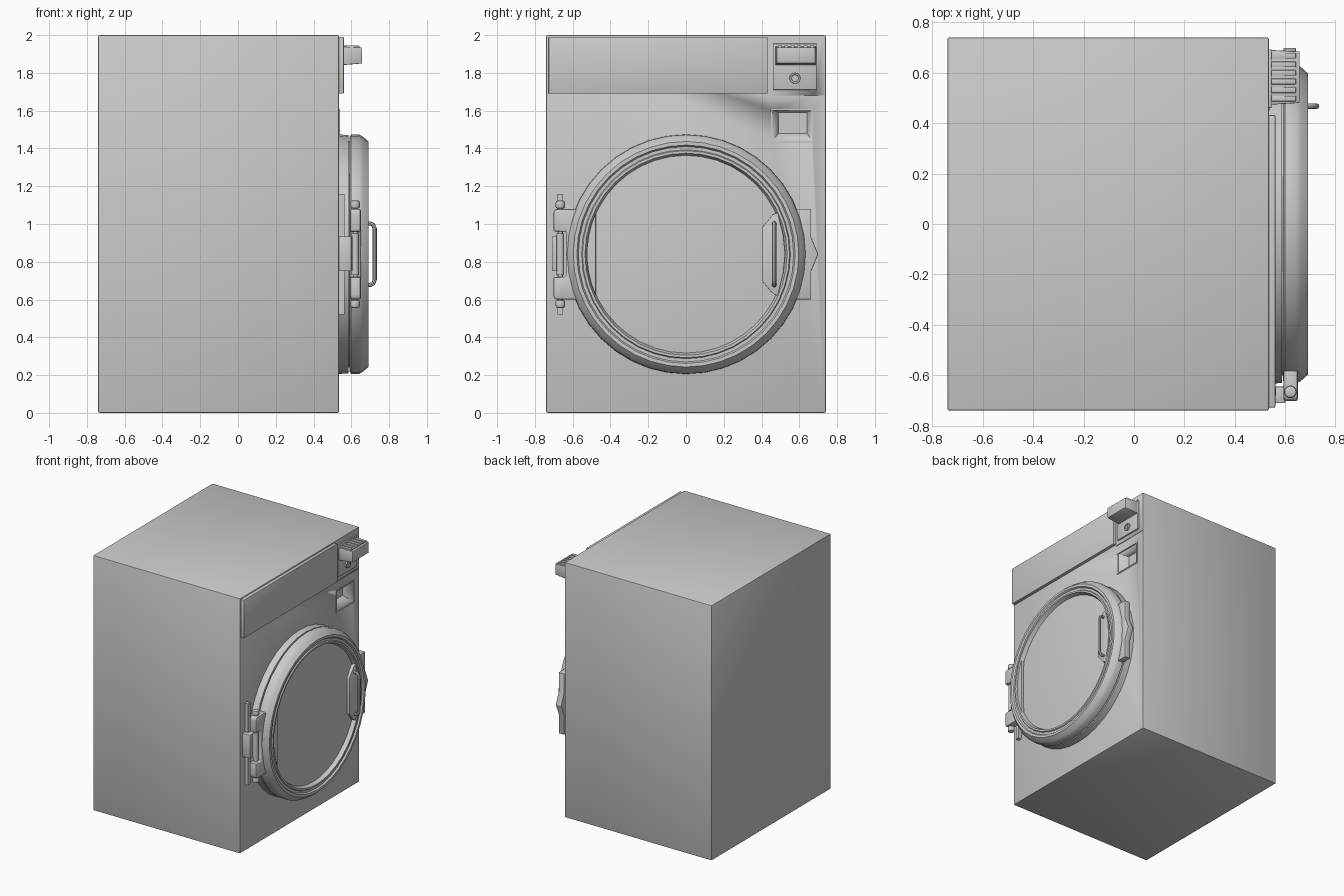
import bpy, bmesh, math
from mathutils import Vector, Matrix

if "Cube" in bpy.data.objects:
    bpy.data.objects.remove(bpy.data.objects["Cube"])

FRONT = 0.535          # x of the cabinet's door side
CZ = 0.84              # door centre height


def finish(name, bm, bevel=0, angle=35):
    bmesh.ops.remove_doubles(bm, verts=bm.verts, dist=1e-5)
    bmesh.ops.recalc_face_normals(bm, faces=bm.faces)
    me = bpy.data.meshes.new(name)
    bm.to_mesh(me)
    bm.free()
    ob = bpy.data.objects.new(name, me)
    bpy.context.collection.objects.link(ob)
    bpy.ops.object.select_all(action='DESELECT')
    ob.select_set(True)
    bpy.context.view_layer.objects.active = ob
    if bevel:
        m = ob.modifiers.new("bevel", 'BEVEL')
        m.width, m.segments, m.limit_method = bevel, 2, 'ANGLE'
        bpy.ops.object.modifier_apply(modifier=m.name)
    bpy.ops.object.shade_smooth_by_angle(angle=math.radians(angle))
    return ob


def loft(name, back, front, x0, x1, bevel=0):
    """Solid between two outlines of (y, z) points at x0 and x1."""
    bm = bmesh.new()
    a = [bm.verts.new((x0, y, z)) for y, z in back]
    b = [bm.verts.new((x1, y, z)) for y, z in front]
    bm.faces.new(a)
    bm.faces.new(b)
    for i in range(len(a)):
        j = (i + 1) % len(a)
        bm.faces.new((a[i], a[j], b[j], b[i]))
    return finish(name, bm, bevel)


def rect(y0, y1, z0, z1):
    return [(y0, z0), (y1, z0), (y1, z1), (y0, z1)]


def box(name, x0, x1, y0, y1, z0, z1, bevel=0):
    return loft(name, rect(y0, y1, z0, z1), rect(y0, y1, z0, z1), x0, x1, bevel)


def lathe(name, profile, n=40, cy=0, cz=CZ, angle=35):
    """Spin (x, radius) points about the x axis."""
    bm = bmesh.new()
    rings = []
    for k in range(n):
        t = 2 * math.pi * k / n
        rings.append([bm.verts.new((x, cy + r * math.sin(t), cz + r * math.cos(t)))
                      for x, r in profile])
    for k in range(n):
        a, b = rings[k], rings[(k + 1) % n]
        for i in range(len(profile) - 1):
            bm.faces.new((a[i], a[i + 1], b[i + 1], b[i]))
    return finish(name, bm, 0, angle)


def post(name, x, y, z0, z1, r, bevel=0):
    bm = bmesh.new()
    bmesh.ops.create_cone(bm, cap_ends=True, segments=16, radius1=r, radius2=r, depth=z1 - z0,
                          matrix=Matrix.Translation((x, y, (z0 + z1) / 2)))
    return finish(name, bm, bevel)


def cut(ob, cutter):
    m = ob.modifiers.new("cut", 'BOOLEAN')
    m.operation, m.object, m.solver = 'DIFFERENCE', cutter, 'EXACT'
    bpy.ops.object.select_all(action='DESELECT')
    ob.select_set(True)
    bpy.context.view_layer.objects.active = ob
    bpy.ops.object.modifier_apply(modifier=m.name)
    bpy.data.objects.remove(cutter)


# Cabinet with the sloped pocket and the seam under the controls
cabinet = box("cabinet", -0.74, FRONT, -0.74, 0.74, 0, 2, 0.008)
cut(cabinet, loft("pocket_cutter", rect(0.49, 0.64, 1.48, 1.59), rect(0.458, 0.667, 1.44, 1.602),
                  0.46, FRONT + 0.002))
cut(cabinet, box("seam_cutter", FRONT - 0.006, 0.6, 0.44, 0.732, 1.672, 1.68))
for nm, r in (("top", rect(0.45, 0.675, 1.60, 1.61)), ("bottom", rect(0.45, 0.675, 1.43, 1.44)),
              ("left", rect(0.45, 0.458, 1.44, 1.60)), ("right", rect(0.667, 0.675, 1.44, 1.60))):
    loft("pocket_trim_" + nm, r, r, 0.53, FRONT + 0.004)

# Control panel cover and control unit
box("control_panel", 0.53, 0.56, -0.727, 0.432, 1.69, 1.99, 0.003)
box("control_plate", 0.53, 0.546, 0.46, 0.692, 1.71, 1.955, 0.003)
loft("control_hood", rect(0.473, 0.69, 1.84, 1.94), rect(0.48, 0.684, 1.85, 1.935), 0.54, 0.657, 0.004)
for i in range(6):
    y = 0.497 + i * 0.034
    box("hood_rib", 0.545, 0.642, y - 0.011, y + 0.011, 1.93, 1.945, 0.003)
lathe("lock", [(0.54, 0.03), (0.556, 0.028), (0.556, 0.02), (0.552, 0.018), (0.552, 0)], 16, 0.577, 1.772)
box("lock_slot", 0.55, 0.556, 0.573, 0.581, 1.757, 1.787)

# Door: collar, rim and glass
lathe("door_collar", [(0.525, 0), (0.525, 0.635), (0.586, 0.63), (0.586, 0.6), (0.60, 0.6), (0.60, 0)])
lathe("door_rim", [(0.59, 0.50), (0.59, 0.62), (0.598, 0.633), (0.642, 0.633), (0.662, 0.622),
                   (0.69, 0.597), (0.69, 0.578), (0.678, 0.57), (0.678, 0.553), (0.686, 0.548),
                   (0.686, 0.535), (0.655, 0.523), (0.64, 0.50), (0.59, 0.50)])
lathe("door_glass", [(0.655, 0.528)] + [(0.682 - 0.027 * (r / 0.528) ** 2, r)
                                        for r in (0.44, 0.33, 0.22, 0.11, 0)])

# Hinge side and latch side of the door
ear = [(-0.57, 0.60), (-0.69, 0.60), (-0.702, 0.615), (-0.702, 0.72), (-0.635, 0.72)]
ear += [(y, 2 * CZ - z) for y, z in reversed(ear)]
loft("hinge_ears", ear, ear, 0.592, 0.65, 0.012)
latch = [(0.56, 0.60), (0.663, 0.60), (0.663, 0.75), (0.70, CZ), (0.663, 0.93), (0.663, 1.08), (0.56, 1.08)]
loft("latch_ear", latch, latch, 0.592, 0.642, 0.006)
box("latch_catch", 0.53, 0.595, 0.56, 0.625, 0.74, 0.94)

# Hinge
box("hinge_plate", 0.53, 0.563, -0.68, -0.65, 0.52, 1.16)
box("hinge_block", 0.53, 0.60, -0.71, -0.645, 0.75, 0.935, 0.004)
post("hinge_pin", 0.62, -0.665, 0.57, 1.11, 0.012)
post("hinge_sleeve", 0.62, -0.665, 0.73, 0.95, 0.02)
box("hinge_knuckle_web", 0.59, 0.62, -0.68, -0.65, 0.75, 0.935)
for nm, z in (("lower", 0.577), ("upper", 2 * CZ - 0.577)):
    post("hinge_cap_" + nm, 0.62, -0.665, z - 0.021, z + 0.021, 0.025, 0.01)

# Grip plates inside the rim
grip = [(0.485, 0.62), (0.515, 0.74), (0.525, CZ), (0.515, 0.94), (0.485, 1.06), (0.46, 1.05),
        (0.402, 0.98), (0.402, 0.70), (0.46, 0.63)]
loft("grip_plate", grip, grip, 0.655, 0.684, 0.002)
arc = [(-0.525 * math.cos(a), CZ + 0.525 * math.sin(a))
       for a in [math.radians(-24.5 + 7 * i) for i in range(8)]]
loft("hinge_side_plate", arc, arc, 0.65, 0.68, 0.002)

# Door handle: bent tube
cu = bpy.data.curves.new("handle", 'CURVE')
cu.dimensions, cu.bevel_depth, cu.bevel_resolution = '3D', 0.011, 2
pts = [(0.67, 1.005), (0.70, 1.003), (0.716, 0.995), (0.724, 0.975)]
pts += [(x, 2 * CZ - z) for x, z in reversed(pts)]
sp = cu.splines.new('POLY')
sp.points.add(len(pts) - 1)
for p, (x, z) in zip(sp.points, pts):
    p.co = (x, 0.467, z, 1)
tube = bpy.data.objects.new("handle", cu)
bpy.context.collection.objects.link(tube)
bpy.ops.object.select_all(action='DESELECT')
tube.select_set(True)
bpy.context.view_layer.objects.active = tube
bpy.ops.object.convert(target='MESH')
bpy.ops.object.shade_smooth_by_angle(angle=math.radians(40))
